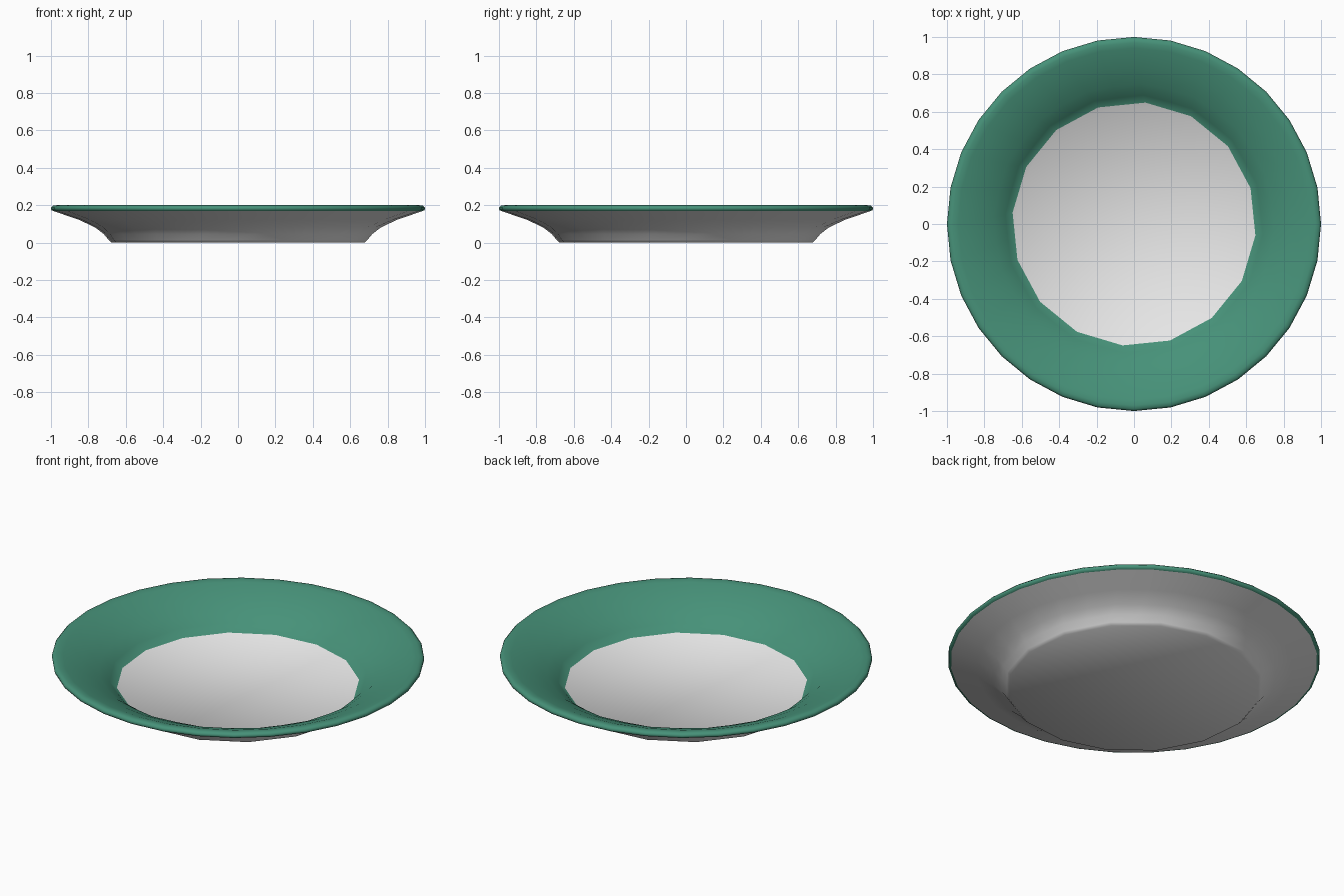
import bpy, bmesh, math

if "Cube" in bpy.data.objects:
    bpy.data.objects.remove(bpy.data.objects["Cube"])


def material(name, rgb):
    m = bpy.data.materials.new(name)
    m.diffuse_color = (*rgb, 1)
    m.use_nodes = True
    m.node_tree.nodes["Principled BSDF"].inputs["Base Color"].default_value = m.diffuse_color
    return m


SIDES = 32
TWIST = math.radians(-5.4)

# Plate profile from foot, up the outside, over the lip, down to the well:
# radius, height, blend (1 = turned 16-sided foot/well, 0 = 32-sided rim)
PROFILE = [
    (0.68, 0.0, 1), (0.695, 0.014, 1), (0.72, 0.046, 0.8), (0.765, 0.081, 0.5),
    (0.85, 0.122, 0.2), (0.985, 0.168, 0), (0.998, 0.174, 0),
    (1.0, 0.187, 0), (0.99, 0.197, 0), (0.97, 0.2, 0), (0.94, 0.194, 0),
    (0.84, 0.156, 0.2), (0.75, 0.113, 0.5), (0.69, 0.069, 0.8), (0.652, 0.03, 1),
]
FIRST_GREEN = 5  # painted band starts just under the lip

bm = bmesh.new()
rings = []
for r, z, t in PROFILE:
    ring = []
    for i in range(SIDES):
        a = 2 * math.pi * i / SIDES + TWIST * t
        # every other corner is pulled in so the foot becomes 16-sided
        rr = r * (1 + t * (math.cos(math.pi / 16) - 1)) if i % 2 else r
        ring.append(bm.verts.new((rr * math.cos(a), rr * math.sin(a), z)))
    rings.append(ring)

# Outer wall, lip and painted inner wall
for k in range(len(rings) - 1):
    a, b = rings[k], rings[k + 1]
    for i in range(SIDES):
        j = (i + 1) % SIDES
        f = bm.faces.new((a[i], a[j], b[j], b[i]))
        f.material_index = 1 if k >= FIRST_GREEN else 0

# Flat underside and flat well
bm.faces.new(rings[0][::-1])
bm.faces.new(rings[-1])
bmesh.ops.recalc_face_normals(bm, faces=bm.faces[:])

mesh = bpy.data.meshes.new("plate")
bm.to_mesh(mesh)
bm.free()
plate = bpy.data.objects.new("plate", mesh)
bpy.context.collection.objects.link(plate)
mesh.materials.append(material("white glaze", (0.8, 0.8, 0.8)))
mesh.materials.append(material("green glaze", (0.062, 0.285, 0.19)))

bpy.context.view_layer.objects.active = plate
plate.select_set(True)
bpy.ops.object.shade_smooth_by_angle(angle=math.radians(60))
